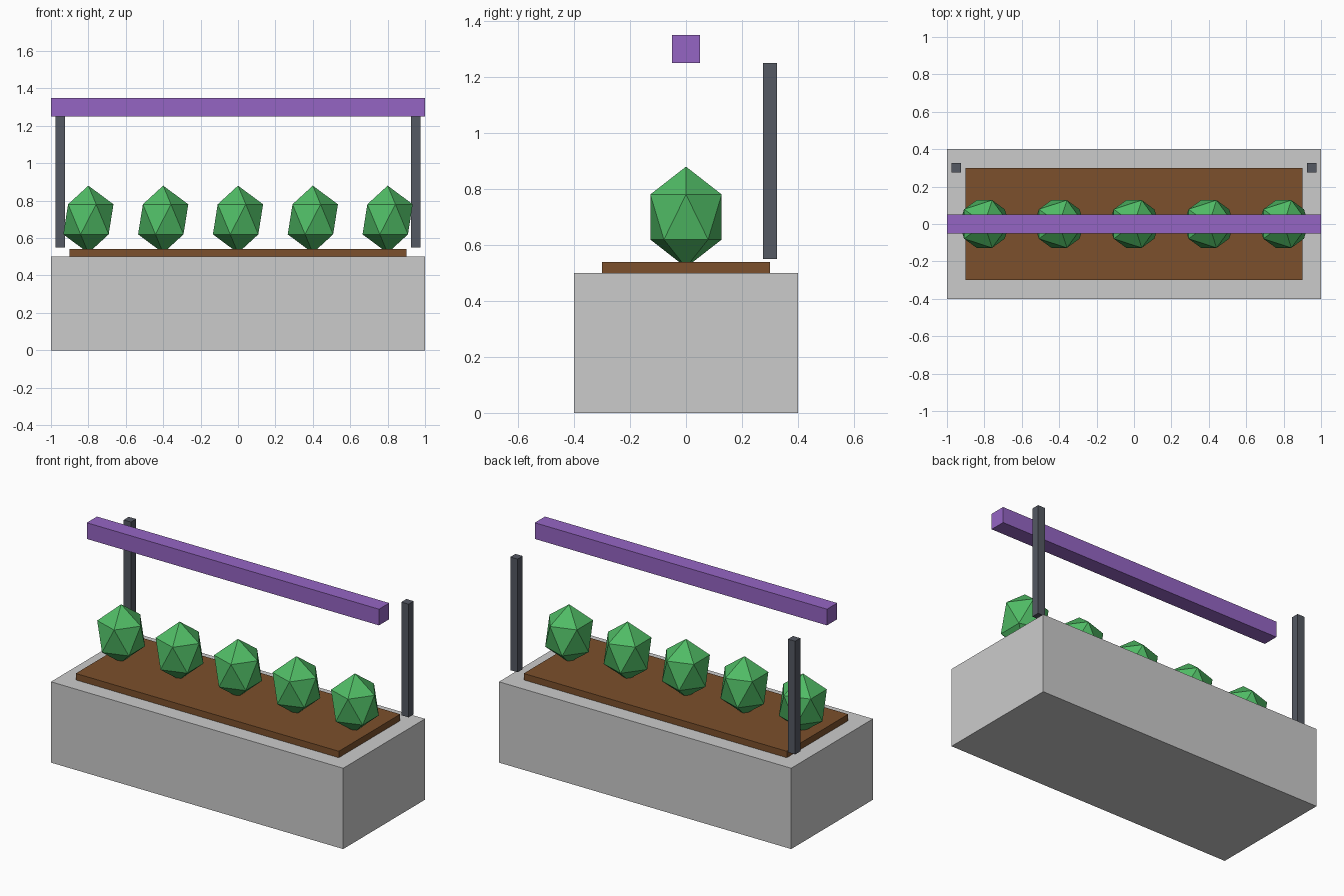
import bpy

if "Cube" in bpy.data.objects:
    bpy.data.objects.remove(bpy.data.objects["Cube"])


def material(name, rgb):
    mat = bpy.data.materials.new(name)
    mat.diffuse_color = (*rgb, 1.0)
    mat.use_nodes = True
    mat.node_tree.nodes["Principled BSDF"].inputs["Base Color"].default_value = mat.diffuse_color
    return mat


def box(name, center, size, mat=None):
    bpy.ops.mesh.primitive_cube_add(size=1, location=center)
    obj = bpy.context.object
    obj.name = name
    obj.scale = size
    bpy.ops.object.transform_apply(location=False, rotation=False, scale=True)
    if mat:
        obj.data.materials.append(mat)
    return obj


brown = material("soil_brown", (0.20, 0.08, 0.025))
green = material("leaf_green", (0.08, 0.50, 0.13))
dark = material("post_dark_grey", (0.09, 0.10, 0.125))
purple = material("lamp_purple", (0.30, 0.13, 0.55))

# Planter and raised soil bed
box("planter", (0, 0, 0.25), (2.0, 0.8, 0.5))
box("soil", (0, 0, 0.50), (1.8, 0.6, 0.08), brown)

# Row of faceted plants, slightly sunk into the soil
for i in range(5):
    bpy.ops.mesh.primitive_ico_sphere_add(
        subdivisions=1, radius=0.15, location=(-0.8 + 0.4 * i, 0, 0.70))
    plant = bpy.context.object
    plant.name = f"plant_{i + 1}"
    plant.scale.z = 1.2
    bpy.ops.object.transform_apply(location=False, rotation=False, scale=True)
    plant.data.materials.append(green)

# Rear posts, starting just above the planter rim
for side, x in (("left", -0.95), ("right", 0.95)):
    box(f"{side}_post", (x, 0.3, 0.90), (0.05, 0.05, 0.7), dark)

# Overhead grow lamp
box("grow_lamp", (0, 0, 1.30), (2.0, 0.1, 0.1), purple)
